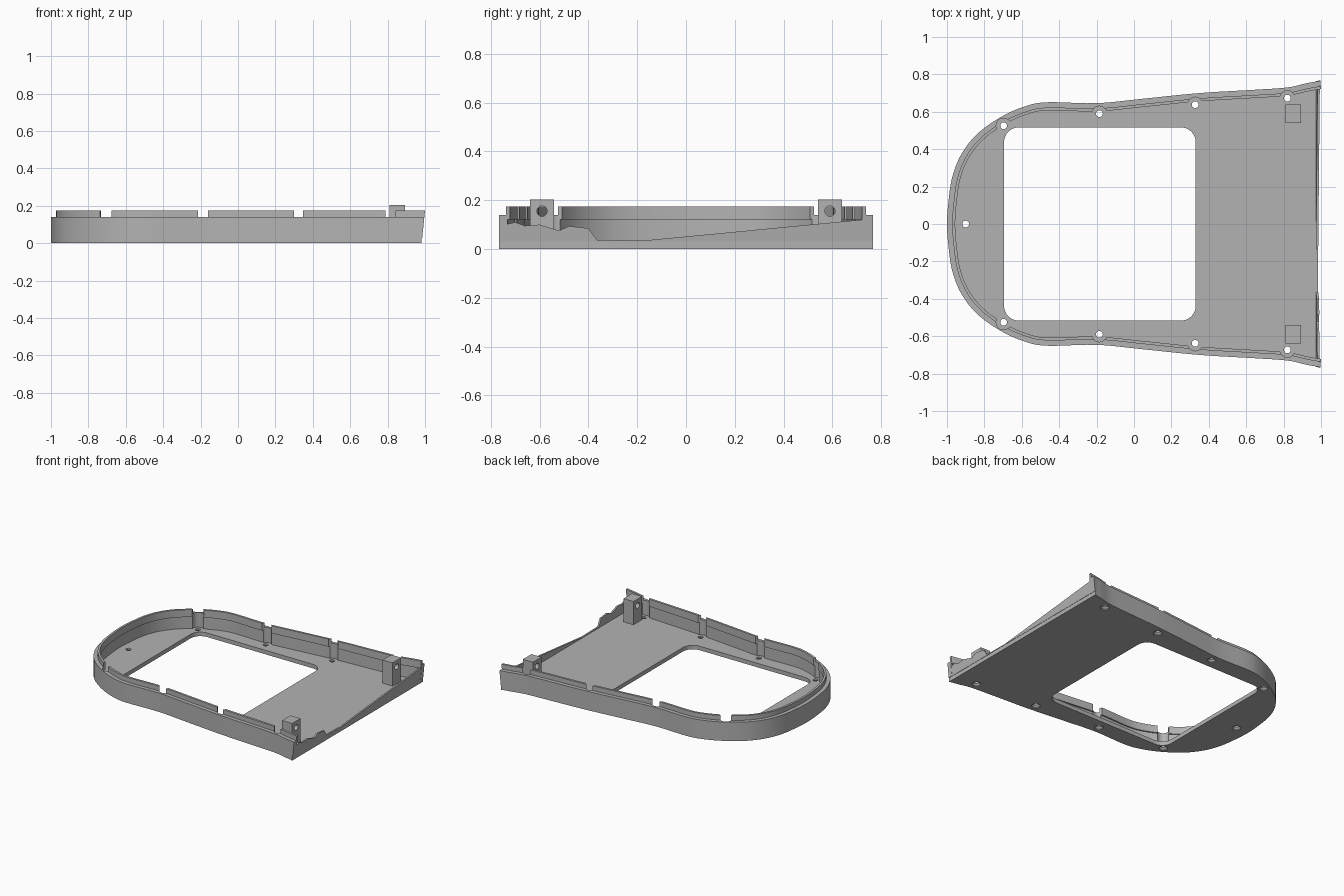
import bpy, bmesh, math
from mathutils import Vector

old = bpy.data.objects.get("Cube")
if old:
    bpy.data.objects.remove(old)

grey = bpy.data.materials.new("plain grey")
grey.diffuse_color = (0.45, 0.45, 0.45, 1)
grey.use_nodes = True
grey.node_tree.nodes["Principled BSDF"].inputs["Base Color"].default_value = grey.diffuse_color

FLOOR, RIM, LIP = 0.03, 0.14, 0.175


def finish(name, bm):
    bmesh.ops.recalc_face_normals(bm, faces=bm.faces)
    mesh = bpy.data.meshes.new(name)
    bm.to_mesh(mesh)
    bm.free()
    mesh.materials.append(grey)
    ob = bpy.data.objects.new(name, mesh)
    bpy.context.collection.objects.link(ob)
    return ob


def sweep(name, rings, loop=False):
    """Skin a list of equal rings, closing the ends with caps."""
    bm = bmesh.new()
    rows = [[bm.verts.new(p) for p in ring] for ring in rings]
    n = len(rows[0])
    for a, b in zip(rows, rows[1:]):
        for i in range(n):
            j = (i + 1) % n
            bm.faces.new((a[i], a[j], b[j], b[i]))
    bm.faces.new(rows[0])
    bm.faces.new(rows[-1])
    return finish(name, bm)


def prism(name, points, z0, z1):
    return sweep(name, [[(x, y, z) for x, y in points] for z in (z0, z1)])


def circle(x, y, r, n=32):
    return [(x + r * math.cos(math.tau * i / n), y + r * math.sin(math.tau * i / n)) for i in range(n)]


def cut(target, cutter):
    cutter.hide_render = True
    mod = target.modifiers.new("cut", "BOOLEAN")
    mod.operation, mod.solver, mod.object = "DIFFERENCE", "EXACT", cutter
    bpy.context.view_layer.objects.active = target
    bpy.ops.object.modifier_apply(modifier=mod.name)
    bpy.data.objects.remove(cutter)


def lean(x, z):
    """The open end slopes outwards towards the top."""
    return x - 0.018 * (1 - z / LIP) if x > 0.98 else x


# Outline: half of it as key points, mirrored and smoothed
half = [(-1, 0), (-0.992, 0.12), (-0.972, 0.25), (-0.925, 0.37), (-0.84, 0.48), (-0.71, 0.573),
        (-0.58, 0.63), (-0.46, 0.651), (-0.2, 0.646), (0.05, 0.67), (0.35, 0.7), (0.65, 0.718),
        (0.82, 0.73), (0.92, 0.752), (1, 0.766)]
keys = [Vector((x, -y)) for x, y in half[:0:-1]] + [Vector(p) for p in half]
path = []
for i in range(len(keys) - 1):
    p0, p1, p2, p3 = (keys[min(max(i + k, 0), len(keys) - 1)] for k in (-1, 0, 1, 2))
    for s in range(5):
        t = s / 5
        path.append(p1 + 0.5 * t * (p2 - p0 + t * (2 * p0 - 5 * p1 + 4 * p2 - p3
                    + t * (3 * p1 - p0 - 3 * p2 + p3))))
path.append(keys[-1])


def inset(i, d):
    if i in (0, len(path) - 1):
        return Vector((path[i].x, path[i].y - math.copysign(d, path[i].y)))
    t = (path[i + 1] - path[i - 1]).normalized()
    return path[i] + d * Vector((t.y, -t.x))


# Floor with its rounded window
floor = prism("floor", [(lean(p.x, 0), p.y) for p in path], 0, FLOOR)
window, r = [], 0.08
for k, (cx, cy) in enumerate([(0.33 - r, 0.517 - r), (-0.695 + r, 0.517 - r),
                              (-0.695 + r, -0.517 + r), (0.33 - r, -0.517 + r)]):
    for s in range(9):
        a = (k + s / 8) * math.pi / 2
        window.append((cx + r * math.cos(a), cy + r * math.sin(a)))
cut(floor, prism("window_cutter", window, -0.1, 0.1))

# Side wall with the raised inner lip
section = [(0, FLOOR), (0, RIM), (0.028, RIM), (0.028, LIP), (0.044, LIP),
           (0.044, 0.12), (0.034, 0.12), (0.034, FLOOR)]
rings = []
for i in range(len(path)):
    ring = []
    for d, z in section:
        p = inset(i, d)
        ring.append((lean(p.x, z), p.y, z))
    rings.append(ring)
wall = sweep("side_wall", rings)

# Countersunk screw holes and the notches around them
screws = [(x, s * y) for x, y in ((-0.697, 0.525), (-0.185, 0.59), (0.327, 0.638), (0.82, 0.673))
          for s in (-1, 1)]
for x, y in screws + [(-0.9, 0)]:
    profile = [(0.03, -0.01), (0.03, 0.006), (0.018, 0.018), (0.018, 0.1)]
    cut(floor, sweep("screw_cutter", [[(a, b, z) for a, b in circle(x, y, rad)] for rad, z in profile]))
for x, y in screws:
    cut(wall, prism("notch_cutter", circle(x, y, 0.04), FLOOR - 0.01, 0.3))

# Mounting posts with a bore
posts = []
for side, name in ((-1, "front_post"), (1, "back_post")):
    y = side * 0.59
    post = prism(name, [(0.81, y - 0.05), (0.892, y - 0.05), (0.892, y + 0.05), (0.81, y + 0.05)], FLOOR, 0.203)
    bore = [[(x, a, b) for a, b in circle(y, 0.155, 0.021)] for x in (0.7, 1)]
    cut(post, sweep("bore_cutter", bore))
    posts.append(post)

# Thin, sloping and broken end wall
edge = [(0.74, FLOOR), (0.74, 0.122), (-0.18, 0.034), (-0.365, 0.037), (-0.4, 0.085), (-0.48, 0.094),
        (-0.52, 0.075), (-0.6, 0.1), (-0.66, 0.095), (-0.7, 0.11), (-0.74, 0.1), (-0.74, FLOOR)]
end_wall = sweep("end_wall", [[(lean(1, z) - d, y, z) for y, z in edge] for d in (0.001, 0.013)])

for ob in [floor, wall, end_wall] + posts:
    bpy.ops.object.select_all(action="DESELECT")
    ob.select_set(True)
    bpy.context.view_layer.objects.active = ob
    bpy.ops.object.shade_smooth_by_angle(angle=math.radians(30))
